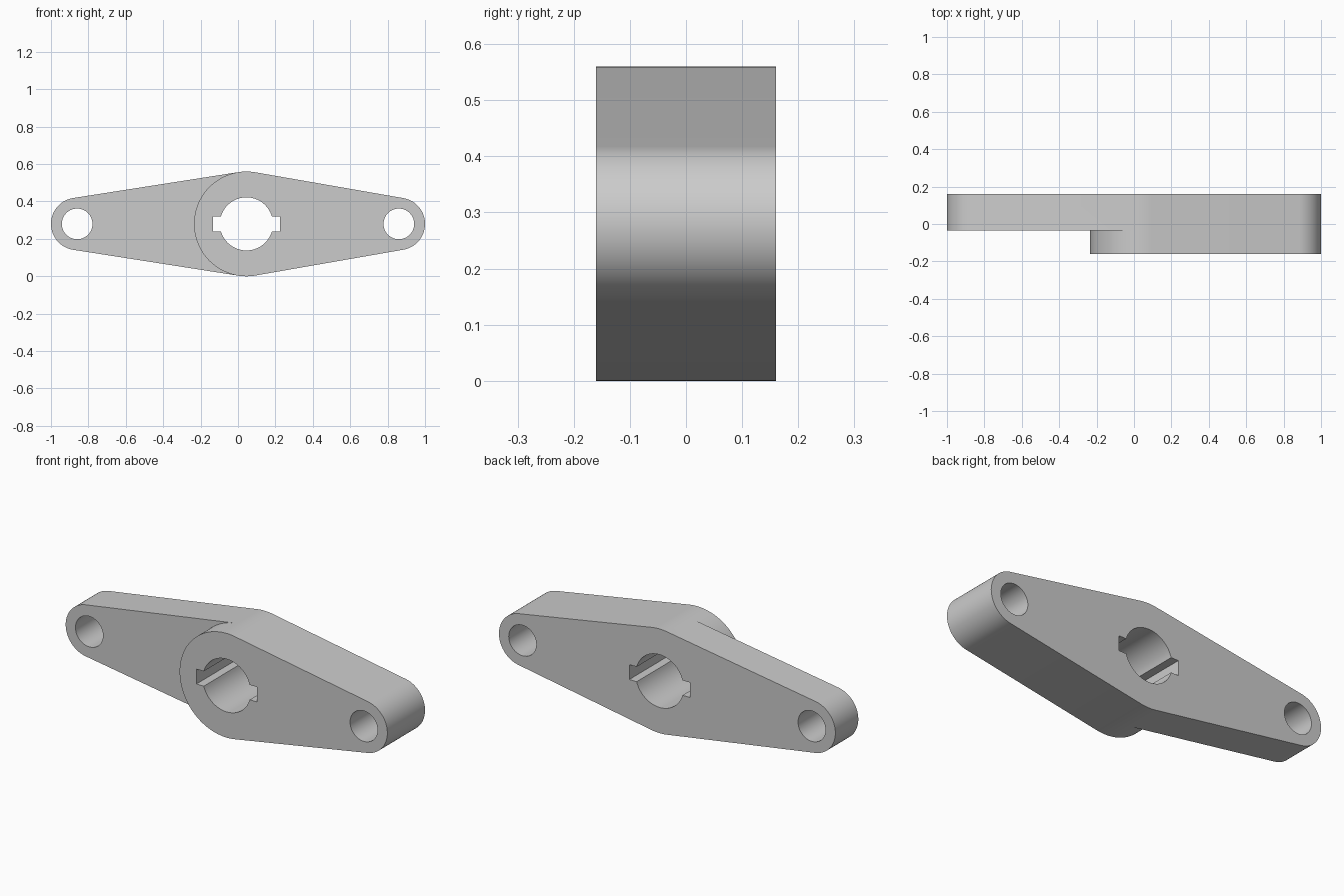
import bpy, bmesh
from math import asin, sin, cos, pi

if "Cube" in bpy.data.objects:
    bpy.data.objects.remove(bpy.data.objects["Cube"])

FRONT, STEP, BACK = -0.16, -0.035, 0.16
ZC, HUB_X, HUB_R = 0.28, 0.045, 0.28
END_X, END_R, HOLE_R = 0.86, 0.14, 0.082
BORE_R, KEY_X, KEY_H = 0.142, 0.18, 0.04


def arc(x, r, a0, a1, n):
    return [(x + r * cos(a0 + (a1 - a0) * i / n), ZC + r * sin(a0 + (a1 - a0) * i / n))
            for i in range(n + 1)]


bm = bmesh.new()


def wall(points, y0, y1, closed=False):
    pts = points + points[:1] if closed else points
    for (xa, za), (xb, zb) in zip(pts, pts[1:]):
        bm.faces.new([bm.verts.new(p) for p in
                      ((xa, y0, za), (xb, y0, zb), (xb, y1, zb), (xa, y1, za))])


def cap(loops, y):
    edges = []
    for loop in loops:
        vs = [bm.verts.new((x, y, z)) for x, z in loop]
        edges += [bm.edges.new((vs[i - 1], vs[i])) for i in range(len(vs))]
    bmesh.ops.triangle_fill(bm, edges=edges, use_beauty=True, use_dissolve=False)


# Tangent angles where the straight arm sides meet the hub and the ends
tl = pi / 2 + asin((HUB_R - END_R) / (END_X + HUB_X))
tr = pi / 2 - asin((HUB_R - END_R) / (END_X - HUB_X))

# Outline pieces: right arm, left arm, and the exposed hub arc at the front
right = (arc(HUB_X, HUB_R, tl, tr, 10) + arc(END_X, END_R, tr, -tr, 40)
         + arc(HUB_X, HUB_R, -tr, -tl, 10))
left = [right[-1]] + arc(-END_X, END_R, 2 * pi - tl, tl, 40) + [right[0]]
hub_arc = arc(HUB_X, HUB_R, tl, 2 * pi - tl, 64)

# Holes and the keyed bore
left_hole = arc(-END_X, HOLE_R, 0, 2 * pi, 48)[:-1]
right_hole = arc(END_X, HOLE_R, 0, 2 * pi, 48)[:-1]
k = asin(KEY_H / BORE_R)
bore = (arc(HUB_X, BORE_R, k, pi - k, 32)
        + [(HUB_X - KEY_X, ZC + KEY_H), (HUB_X - KEY_X, ZC - KEY_H)]
        + arc(HUB_X, BORE_R, pi + k, 2 * pi - k, 32)
        + [(HUB_X + KEY_X, ZC - KEY_H), (HUB_X + KEY_X, ZC + KEY_H)])

# Side walls
wall(right, FRONT, STEP)
wall(right, STEP, BACK)
wall(left, STEP, BACK)
wall(hub_arc, FRONT, STEP)
wall(left_hole, STEP, BACK, True)
wall(right_hole, FRONT, BACK, True)
wall(bore, FRONT, BACK, True)

# Front, step and back faces
cap([right + hub_arc[-2:0:-1], right_hole, bore], FRONT)
cap([left + hub_arc[1:-1], left_hole], STEP)
cap([right + left[1:-1], left_hole, right_hole, bore], BACK)

bmesh.ops.remove_doubles(bm, verts=bm.verts, dist=1e-5)
bmesh.ops.recalc_face_normals(bm, faces=bm.faces)

mesh = bpy.data.meshes.new("lever_arm")
bm.to_mesh(mesh)
bm.free()
lever = bpy.data.objects.new("lever_arm", mesh)
bpy.context.collection.objects.link(lever)
bpy.context.view_layer.objects.active = lever
lever.select_set(True)
bpy.ops.object.shade_smooth_by_angle()
